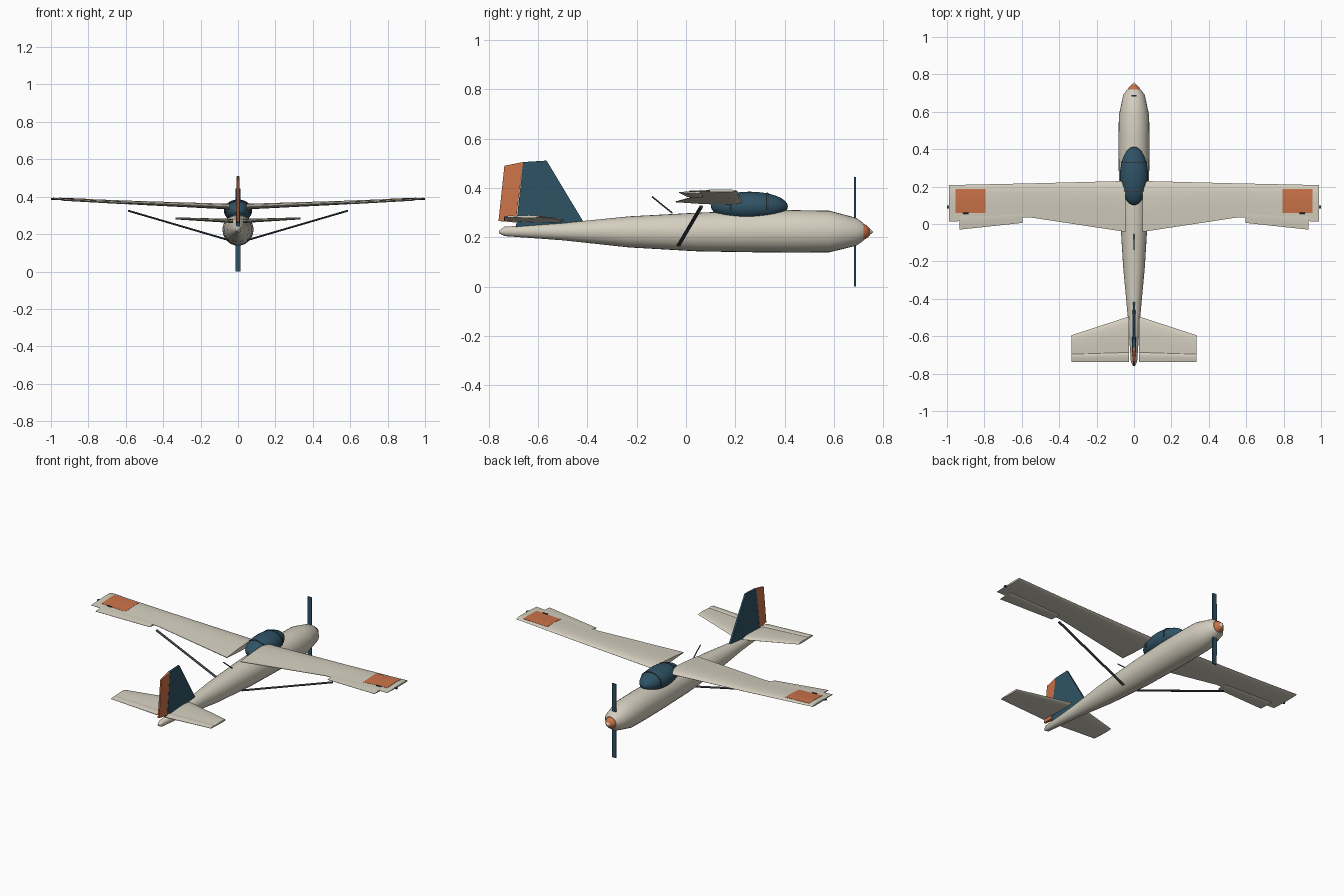
import bpy, bmesh, math
from mathutils import Vector

if "Cube" in bpy.data.objects:
    bpy.data.objects.remove(bpy.data.objects["Cube"])


def material(name, rgb):
    m = bpy.data.materials.new(name)
    m.diffuse_color = (*rgb, 1)
    m.use_nodes = True
    m.node_tree.nodes["Principled BSDF"].inputs["Base Color"].default_value = m.diffuse_color
    return m


CREAM = material("cream_paint", (0.66, 0.62, 0.52))
BLUE = material("navy_paint", (0.028, 0.085, 0.13))
ORANGE = material("orange_paint", (0.60, 0.17, 0.065))
DARK = material("dark_metal", (0.045, 0.055, 0.065))


def finish(name, bm, mat, angle=35, mirror=False):
    bmesh.ops.recalc_face_normals(bm, faces=bm.faces)
    me = bpy.data.meshes.new(name)
    bm.to_mesh(me)
    bm.free()
    ob = bpy.data.objects.new(name, me)
    bpy.context.collection.objects.link(ob)
    me.materials.append(mat)
    bpy.ops.object.select_all(action='DESELECT')
    bpy.context.view_layer.objects.active = ob
    ob.select_set(True)
    bpy.ops.object.shade_smooth_by_angle(angle=math.radians(angle))
    if mirror:
        ob.modifiers.new("Mirror", 'MIRROR')
    return ob


def loft(name, rings, mat, angle=35, mirror=False):
    bm = bmesh.new()
    vs = [[bm.verts.new(p) for p in r] for r in rings]
    n = len(vs[0])
    for a, b in zip(vs, vs[1:]):
        for i in range(n):
            j = (i + 1) % n
            bm.faces.new((a[i], a[j], b[j], b[i]))
    bm.faces.new(vs[0])
    bm.faces.new(vs[-1])
    return finish(name, bm, mat, angle, mirror)


def oval(y, low, high, half, n=28):
    c, r = (low + high) / 2, (high - low) / 2
    return [(half * math.cos(2 * math.pi * i / n), y,
             c + r * math.sin(2 * math.pi * i / n)) for i in range(n)]


# Airfoil as (chord fraction from nose, height as fraction of thickness)
FOIL = [(0, 0), (.03, .25), (.12, .48), (.3, .6), (.6, .42), (1, .06),
        (1, -.06), (.6, -.3), (.3, -.4), (.12, -.36), (.03, -.2)]


def foil(x, lead, trail, z, thick):
    return [(x, lead + (trail - lead) * u, z + thick * h) for u, h in FOIL]


def rod(name, a, b, rx, ry, mat, mirror=False, n=12):
    a, b = Vector(a), Vector(b)
    d = (b - a).normalized()
    v = Vector((0, 1, 0))
    v = (v - d * v.dot(d)).normalized()
    w = d.cross(v)
    ring = [v * ry * math.cos(2 * math.pi * i / n) + w * rx * math.sin(2 * math.pi * i / n)
            for i in range(n)]
    return loft(name, [[p + o for o in ring] for p in (a, b)], mat, 40, mirror)


# Fuselage, spinner and spinner tip: y, bottom, top, half width
loft("fuselage", [oval(*s) for s in [
    (-.758, .217, .227, .006), (-.735, .205, .243, .017), (-.5, .188, .258, .033),
    (-.23, .159, .285, .058), (.05, .143, .300, .075), (.3, .139, .309, .082),
    (.45, .138, .310, .083), (.58, .139, .308, .081), (.69, .166, .279, .058),
    (.719, .186, .258, .036)]], CREAM, 40)
loft("spinner", [oval(*s) for s in [
    (.715, .187, .257, .035), (.73, .194, .250, .028), (.745, .208, .236, .014)]], ORANGE, 50)
loft("spinner_tip", [oval(*s) for s in [
    (.743, .208, .236, .014), (.753, .216, .228, .006), (.757, .220, .224, .002)]], CREAM, 60)

# Propeller blades
loft("propeller", [[(-w, .681, z), (w, .681, z), (w, .689, z), (-w, .689, z)]
                   for w, z in [(.013, 0), (.014, .222), (.013, .445)]], BLUE)

# Canopy bubble with frame hoops
CY, CZ, CR, CL, CH = .257, .325, .075, .156, .06
bm = bmesh.new()
bmesh.ops.create_uvsphere(bm, u_segments=32, v_segments=16, radius=1)
for v in bm.verts:
    v.co = Vector((v.co.x * CR, CY + v.co.y * CL, CZ + v.co.z * CH))
finish("canopy", bm, BLUE, 60)
for name, y in (("rear_canopy_hoop", .178), ("front_canopy_hoop", .33)):
    k = math.sqrt(1 - ((y - CY) / CL) ** 2)
    rings = []
    for i in range(25):
        a = math.pi * i / 24 * 1.2 - .1 * math.pi
        d = Vector((math.cos(a), 0, math.sin(a)))
        c = Vector((CR * k * d.x, y, CZ + CH * k * d.z))
        rings.append([c + d * .004 * math.cos(t * math.pi / 3)
                      + Vector((0, .004 * math.sin(t * math.pi / 3), 0)) for t in range(6)])
    loft(name, rings, DARK, 60)

# Wing stations: x, leading y, trailing y, z, thickness
WING = [(.045, .23, -.042, .344, .03), (.56, .217, .036, .366, .02), (.99, .208, .012, .388, .011)]
loft("wing", [foil(*s) for s in WING], CREAM, 35, True)
loft("aileron", [foil(.595, .07, .006, .364, .012), foil(.932, .06, -.03, .382, .01)],
     CREAM, 35, True)


def wing_top(x, y):
    t = (x - .56) / .43
    lead, trail, z, th = [a + (b - a) * t for a, b in zip(WING[1][1:], WING[2][1:])]
    u = (lead - y) / (lead - trail)
    for (u0, h0), (u1, h1) in zip(FOIL[:5], FOIL[1:6]):
        if u0 <= u <= u1:
            return z + th * (h0 + (h1 - h0) * (u - u0) / (u1 - u0))


# Orange wingtip panels resting on the upper skin
ys = [.188, .175, .148, .12, .09, .06]
rings = []
for x in (.795, .955):
    top = [(x, y, wing_top(x, y) + .0015) for y in ys]
    rings.append(top + [(x, y, z - .003) for _, y, z in reversed(top)])
loft("wingtip_panel", rings, ORANGE, 35, True)

# Small wingtip lamps and aileron hinges
rod("wingtip_lamp", (.986, .09, .388), (1.0, .09, .388), .005, .008, DARK, True)
rod("aileron_hinge", (.885, .058, .388), (.915, .058, .389), .004, .004, DARK, True)

# Wing struts and antenna
rod("wing_strut", (.05, -.03, .168), (.587, .062, .325), .005, .008, DARK, True)
rod("antenna", (0, -.055, .298), (0, -.138, .365), .003, .003, DARK)

# Tailplane and elevators
loft("tailplane", [foil(.028, -.495, -.735, .268, .022), foil(.335, -.595, -.735, .283, .011)],
     CREAM, 35, True)
loft("elevator", [foil(.028, -.685, -.737, .270, .014), foil(.333, -.695, -.737, .284, .009)],
     CREAM, 35, True)


# Fin and rudder: side outlines with half thickness at each corner
def fin(name, pts, mat):
    bm = bmesh.new()
    sides = [[bm.verts.new((s * t, y, z)) for y, z, t in pts] for s in (-1, 1)]
    n = len(pts)
    for side in sides:
        bm.faces.new(side)
    for i in range(n):
        j = (i + 1) % n
        bm.faces.new((sides[0][i], sides[0][j], sides[1][j], sides[1][i]))
    finish(name, bm, mat, 20)


fin("fin", [(-.69, .235, .011), (-.66, .505, .008), (-.565, .511, .005), (-.405, .245, .006)], BLUE)
fin("rudder", [(-.76, .266, .005), (-.736, .49, .004), (-.66, .505, .0075), (-.69, .26, .0105)], ORANGE)
